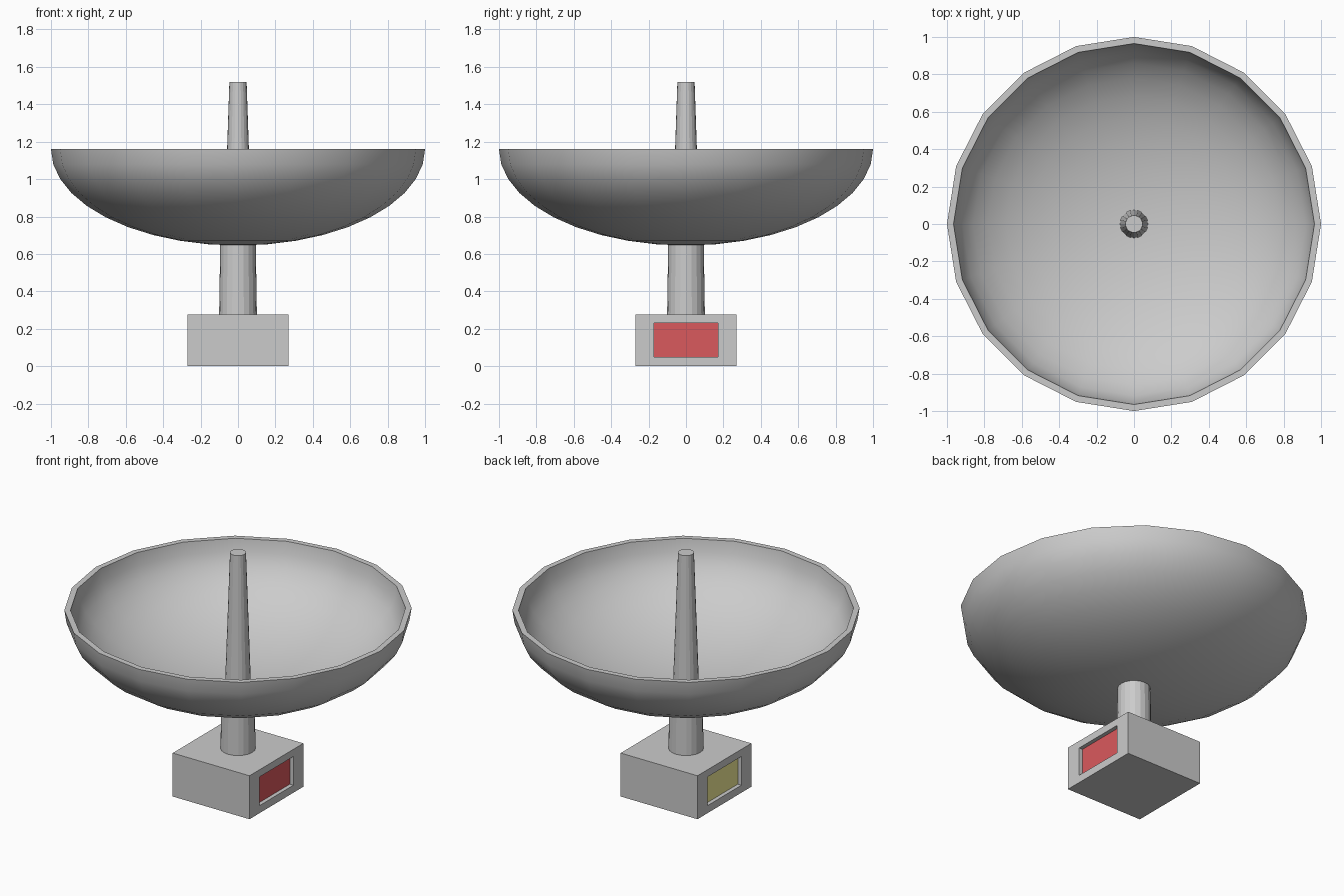
import bpy, bmesh, math

if "Cube" in bpy.data.objects:
    bpy.data.objects.remove(bpy.data.objects["Cube"])

SIDES = 20


def make_object(name, bm, materials=()):
    bmesh.ops.recalc_face_normals(bm, faces=bm.faces[:])
    mesh = bpy.data.meshes.new(name)
    bm.to_mesh(mesh)
    bm.free()
    for m in materials:
        mesh.materials.append(m)
    obj = bpy.data.objects.new(name, mesh)
    bpy.context.collection.objects.link(obj)
    return obj


def lathe(name, profile):
    """Revolve an (r, z) profile; points on the axis are merged."""
    bm = bmesh.new()
    verts = [bm.verts.new((r, 0, z)) for r, z in profile]
    edges = [bm.edges.new(p) for p in zip(verts, verts[1:])]
    bmesh.ops.spin(bm, geom=verts + edges, cent=(0, 0, 0), axis=(0, 0, 1),
                   angle=math.tau, steps=SIDES, use_merge=False)
    bmesh.ops.remove_doubles(bm, verts=bm.verts[:], dist=1e-4)
    return make_object(name, bm)


def material(name, color):
    m = bpy.data.materials.new(name)
    m.diffuse_color = (*color, 1)
    m.use_nodes = True
    m.node_tree.nodes["Principled BSDF"].inputs["Base Color"].default_value = m.diffuse_color
    return m


def smooth(obj, degrees):
    bpy.ops.object.select_all(action='DESELECT')
    obj.select_set(True)
    bpy.context.view_layer.objects.active = obj
    bpy.ops.object.shade_smooth_by_angle(angle=math.radians(degrees))


# base box with a recessed coloured panel on each of the left and right sides
grey = material("grey", (0.8, 0.8, 0.8))
red = material("red_panel", (0.7, 0.1, 0.11))
yellow = material("yellow_panel", (0.9, 0.85, 0.32))
bm = bmesh.new()
bmesh.ops.create_cube(bm, size=1)
for v in bm.verts:
    v.co.x *= 0.54
    v.co.y *= 0.54
    v.co.z = (v.co.z + 0.5) * 0.276
bm.normal_update()
sides = [f for f in bm.faces if abs(f.normal.x) > 0.9]
for face in sides:
    sign = 1 if face.normal.x > 0 else -1
    bmesh.ops.inset_individual(bm, faces=[face], thickness=0.05)
    for v in face.verts:
        v.co.y = math.copysign(0.17, v.co.y)
        v.co.z = 0.23 if v.co.z > 0.138 else 0.048
    panel = bmesh.ops.extrude_discrete_faces(bm, faces=[face])["faces"][0]
    for v in panel.verts:
        v.co.x -= sign * 0.025
    panel.material_index = 1 if sign > 0 else 2
make_object("base_box", bm, (grey, red, yellow))

# dish: half-ellipsoid bowl with an outer and inner shell
RIM, RINGS = 1.16, 10


def shell(radius, depth):
    pts = []
    for i in range(RINGS + 1):
        a = math.pi / 2 * i / RINGS
        pts.append((radius * math.sin(a), RIM - depth * math.cos(a)))
    return pts


dish = lathe("dish", shell(1.0, 0.515) + shell(0.965, 0.48)[::-1])
smooth(dish, 40)

# support stem below the dish and tapered antenna above it
lathe("stem", [(0, 0.27), (0.101, 0.27), (0.095, 0.66), (0, 0.66)])
lathe("antenna", [(0, 0.67), (0.075, 0.67), (0.046, 1.52), (0, 1.52)])
